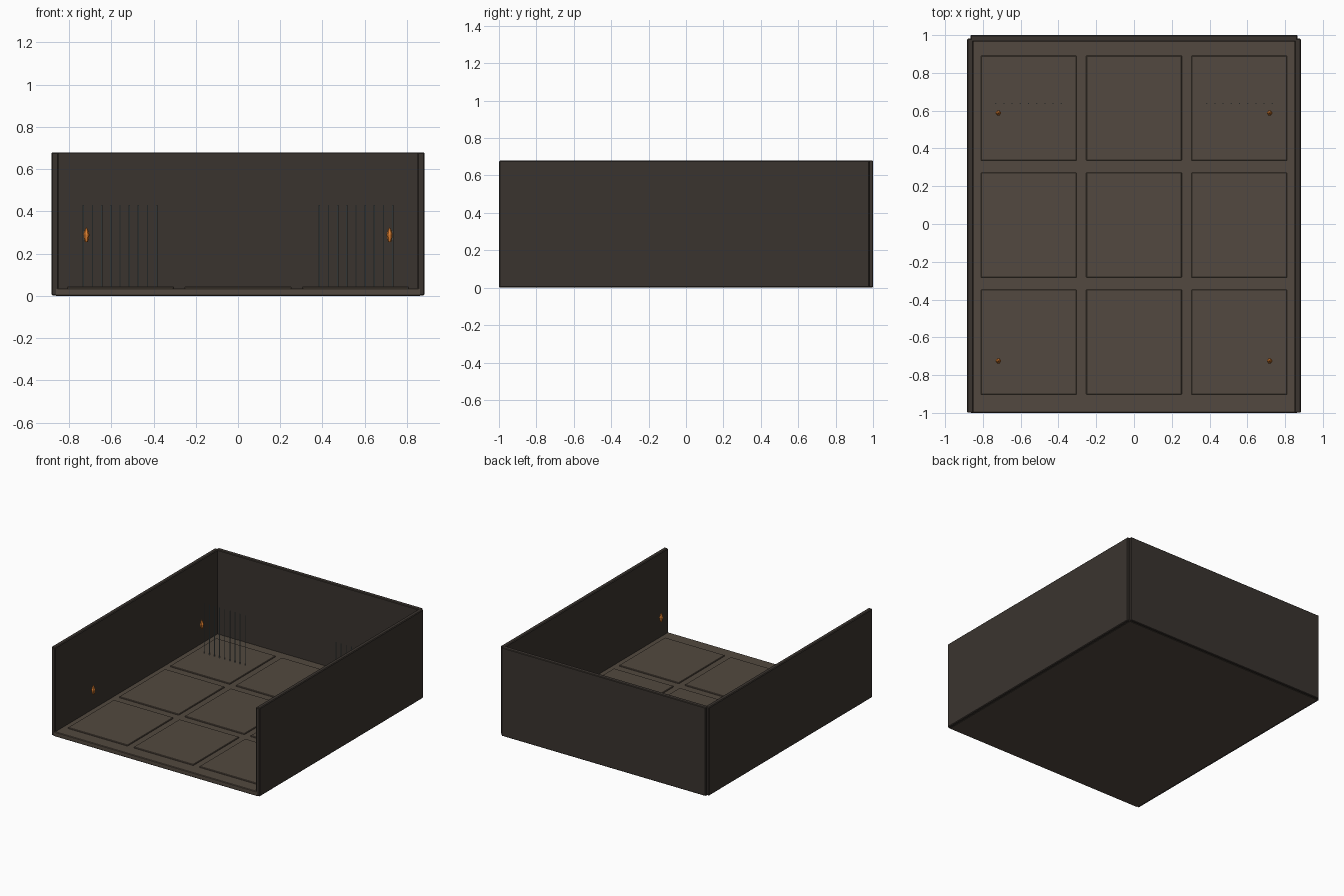
import bpy, bmesh
from math import cos, sin, tau

if "Cube" in bpy.data.objects:
    bpy.data.objects.remove(bpy.data.objects["Cube"])


def material(name, rgb):
    m = bpy.data.materials.new(name)
    m.diffuse_color = (*rgb, 1)
    m.use_nodes = True
    m.node_tree.nodes["Principled BSDF"].inputs["Base Color"].default_value = m.diffuse_color
    return m


STONE = material("floor_stone", (0.085, 0.066, 0.05))
WALL = material("wall_stone", (0.042, 0.034, 0.028))
IRON = material("iron", (0.22, 0.26, 0.26))
FIRE = material("fire", (0.75, 0.22, 0.03))


def finish(name, bm, mat):
    bmesh.ops.recalc_face_normals(bm, faces=bm.faces)
    me = bpy.data.meshes.new(name)
    bm.to_mesh(me)
    bm.free()
    me.materials.append(mat)
    ob = bpy.data.objects.new(name, me)
    bpy.context.collection.objects.link(ob)
    return ob


def box(name, x, y, z, mat, bevel):
    """Bevelled box given by (min, max) on each axis."""
    bm = bmesh.new()
    bmesh.ops.create_cube(bm, size=1)
    for v in bm.verts:
        v.co = [r[0] + (c + 0.5) * (r[1] - r[0]) for c, r in zip(v.co, (x, y, z))]
    ob = finish(name, bm, mat)
    b = ob.modifiers.new("bevel", "BEVEL")
    b.width, b.segments = bevel, 1
    return ob


def lathe(name, x, y, profile, sides, mat):
    """Capped rings of (radius, z) around a vertical axis."""
    bm = bmesh.new()
    rings = [[bm.verts.new((x + r * cos(tau * i / sides), y + r * sin(tau * i / sides), z))
              for i in range(sides)] for r, z in profile]
    for a, b in zip(rings, rings[1:]):
        for i in range(sides):
            j = (i + 1) % sides
            bm.faces.new((a[i], a[j], b[j], b[i]))
    bm.faces.new(rings[0][::-1])
    bm.faces.new(rings[-1])
    return finish(name, bm, mat)


# Floor slab with a 3 x 3 grid of raised paving tiles
box("floor", (-0.865, 0.865), (-1, 0.985), (0, 0.036), STONE, 0.004)
for cx in (-0.557, 0, 0.557):
    for cy in (-0.625, -0.006, 0.613):
        box("floor_tile", (cx - 0.253, cx + 0.253), (cy - 0.278, cy + 0.278),
            (0.03, 0.044), STONE, 0.003)

# Back wall and two side walls, open at the front
box("back_wall", (-0.865, 0.865), (0.966, 1), (0.002, 0.68), WALL, 0.004)
for s in (-1, 1):
    box("side_wall", tuple(sorted((s * 0.85, s * 0.883))), (-0.999, 0.982),
        (0.002, 0.68), WALL, 0.005)

    # Row of thin iron bars
    for i in range(9):
        lathe("iron_bar", s * (0.385 + i * 0.0434), 0.637,
              [(0.0033, 0.04), (0.0033, 0.43)], 6, IRON)

    # Torch flames near the walls
    for y in (-0.725, 0.588):
        lathe("torch_flame", s * 0.718, y,
              [(0.007, 0.256), (0.012, 0.272), (0.015, 0.29),
               (0.009, 0.31), (0.001, 0.325)], 6, FIRE)
